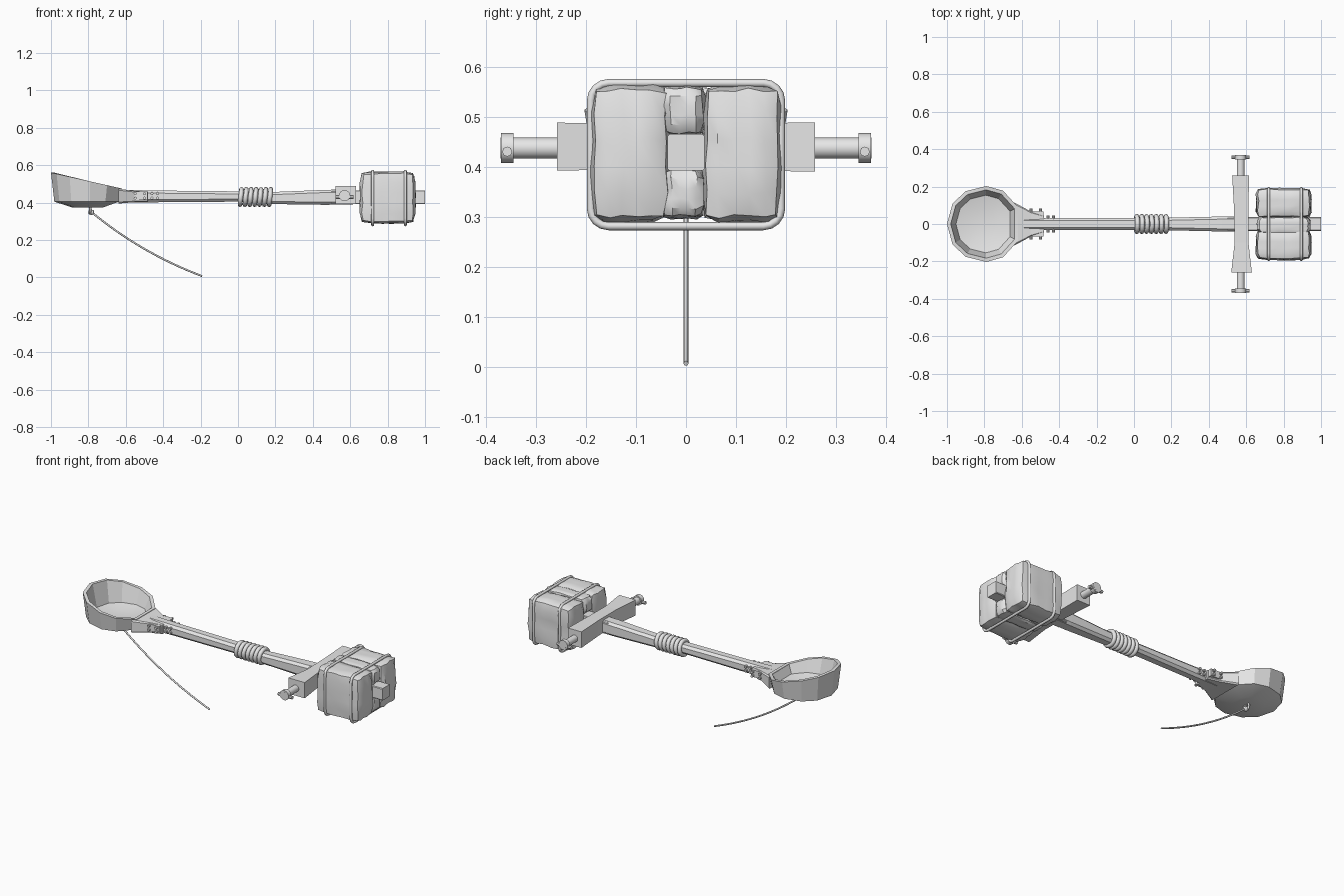
import bpy, bmesh, math, random
from mathutils import Vector, Matrix

cube = bpy.data.objects.get("Cube")
if cube:
    bpy.data.objects.remove(cube, do_unlink=True)
random.seed(4)

grey = bpy.data.materials.new("plain_grey")
grey.use_nodes = True
grey.diffuse_color = (0.8, 0.8, 0.8, 1)
grey.node_tree.nodes["Principled BSDF"].inputs["Base Color"].default_value = (0.8, 0.8, 0.8, 1)


def finish(name, bm, smooth=None):
    bmesh.ops.recalc_face_normals(bm, faces=bm.faces)
    me = bpy.data.meshes.new(name)
    bm.to_mesh(me)
    bm.free()
    ob = bpy.data.objects.new(name, me)
    bpy.context.collection.objects.link(ob)
    me.materials.append(grey)
    if smooth:
        bpy.ops.object.select_all(action='DESELECT')
        ob.select_set(True)
        bpy.context.view_layer.objects.active = ob
        bpy.ops.object.shade_smooth_by_angle(angle=math.radians(smooth))
    return ob


def loft(name, rings, closed=False, smooth=None):
    """Skin a list of equal-length point rings."""
    bm = bmesh.new()
    rows = [[bm.verts.new(p) for p in ring] for ring in rings]
    n = len(rows[0])
    pairs = list(zip(rows, rows[1:])) + ([(rows[-1], rows[0])] if closed else [])
    for a, b in pairs:
        for i in range(n):
            j = (i + 1) % n
            bm.faces.new((a[i], a[j], b[j], b[i]))
    if not closed:
        bm.faces.new(rows[0])
        bm.faces.new(rows[-1])
    return finish(name, bm, smooth)


def tube(name, path, r, normal, closed=False, sides=8):
    """Round tube along a planar path; normal is the plane's normal."""
    pts, nrm = [Vector(p) for p in path], Vector(normal)
    rings = []
    for i, p in enumerate(pts):
        if closed:
            t = pts[(i + 1) % len(pts)] - pts[i - 1]
        else:
            t = pts[min(i + 1, len(pts) - 1)] - pts[max(i - 1, 0)]
        side = nrm.cross(t).normalized()
        angles = [math.tau * k / sides for k in range(sides)]
        rings.append([p + r * (math.cos(a) * nrm + math.sin(a) * side) for a in angles])
    return loft(name, rings, closed, 50)


def section_x(x, hw, z0, z1, c):
    """Chamfered rectangle across the x axis."""
    return [(x, y, z) for y, z in (
        (hw, z0 + c), (hw, z1 - c), (hw - c, z1), (c - hw, z1),
        (-hw, z1 - c), (-hw, z0 + c), (c - hw, z0), (hw - c, z0))]


def section_y(y, x0, x1, z0, z1):
    return [(x0, y, z0), (x1, y, z0), (x1, y, z1), (x0, y, z1)]


def cylinder(name, centre, r, depth, axis, sides=12):
    bm = bmesh.new()
    rot = Vector((0, 0, 1)).rotation_difference(Vector(axis)).to_matrix().to_4x4()
    bmesh.ops.create_cone(bm, cap_ends=True, segments=sides, radius1=r, radius2=r,
                          depth=depth, matrix=Matrix.Translation(centre) @ rot)
    return finish(name, bm, 40)


def stone(name, centre, half, jitter, power=7):
    """Rounded, slightly uneven block."""
    bm = bmesh.new()
    bmesh.ops.create_cube(bm, size=2)
    bmesh.ops.subdivide_edges(bm, edges=bm.edges, cuts=4, use_grid_fill=True)
    for v in bm.verts:
        k = sum(abs(c) ** power for c in v.co) ** (-1 / power)
        v.co = Vector([centre[i] + half[i] * v.co[i] * k + random.uniform(-jitter, jitter)
                       for i in range(3)])
    return finish(name, bm, 35)


# Scoop bowl: outer skin, sloping rim, inner wall and floor
half = [(-0.97, 0.11), (-0.9, 0.175), (-0.79, 0.203), (-0.7, 0.178), (-0.62, 0.09)]
outline = [(-1.0, 0.0)] + half + [(x, -y) for x, y in reversed(half)]


def bowl_ring(scale, z=None):
    return [(-0.8 + (x + 0.8) * scale, y * scale,
             z if z else 0.475 - (x + 0.62) * 0.224) for x, y in outline]


loft("scoop_bowl", [bowl_ring(0.45, 0.375), bowl_ring(0.91, 0.405), bowl_ring(1),
                    bowl_ring(0.9), bowl_ring(0.76, 0.425), bowl_ring(0.4, 0.41)], smooth=20)

# Neck joining bowl and arm
loft("scoop_neck", [section_x(-0.64, 0.115, 0.395, 0.474, 0.008),
                    section_x(-0.55, 0.066, 0.402, 0.462, 0.006),
                    section_x(-0.48, 0.046, 0.404, 0.458, 0.006)])

# Long arm with faceted edges
arm = [(-0.625, 0.034, 0.40, 0.468), (-0.4, 0.032, 0.402, 0.464), (0.0, 0.033, 0.405, 0.46),
       (0.2, 0.034, 0.392, 0.457), (0.47, 0.04, 0.388, 0.468), (0.56, 0.04, 0.39, 0.47)]
loft("throwing_arm", [section_x(x, w, a, b, 0.014) for x, w, a, b in arm])
loft("arm_tail", [section_x(x, 0.037, 0.392, 0.465, 0.004) for x in (0.5, 1.0)])

# Brackets and rivets on both sides of the neck
for s, side in ((1, "left"), (-1, "right")):
    loft("neck_bracket_" + side, [section_y(s * y, -0.565, -0.485, 0.415, 0.458)
                                  for y in (0.04, 0.068)])
    for x, y in ((-0.55, 0.072), (-0.5, 0.072), (-0.46, 0.036), (-0.43, 0.036)):
        for z in (0.424, 0.448):
            cylinder("rivet_" + side, (x, s * y, z), 0.008, 0.02, (0, 1, 0), 8)


def circle_yz(x, r, z, tilt=0.0, n=20):
    return [(x + tilt * math.sin(math.tau * k / n), r * math.cos(math.tau * k / n),
             z + r * math.sin(math.tau * k / n)) for k in range(n)]


# Rope wrapped round the arm
for i in range(7):
    tube("rope_wrap", circle_yz(0.015 + i * 0.026, 0.041, 0.43, 0.004),
         0.0125, (1, 0, 0), True)

# Crossbeam, waisted towards the middle
loft("crossbeam", [section_y(-0.258, 0.52, 0.63, 0.392, 0.488),
                   section_y(-0.1, 0.538, 0.612, 0.395, 0.485),
                   section_y(0.08, 0.535, 0.612, 0.393, 0.487),
                   section_y(0.258, 0.525, 0.615, 0.39, 0.488)])

# Axle ends with collar and locking pin
for s, side in ((1, "left"), (-1, "right")):
    cylinder("axle_" + side, (0.57, s * 0.3, 0.437), 0.021, 0.14, (0, 1, 0), 14)
    cylinder("axle_collar_" + side, (0.57, s * 0.357, 0.437), 0.03, 0.025, (0, 1, 0), 14)
    cylinder("axle_pin_" + side, (0.57, s * 0.357, 0.43), 0.01, 0.095, (1, 0, 0), 8)

# Counterweight: large side stones with small ones wedged above and below the tail
for s, side in ((1, "left"), (-1, "right")):
    stone("side_stone_" + side, (0.8, s * 0.112, 0.427), (0.147, 0.078, 0.137), 0.004, 9)
stone("upper_stone", (0.8, -0.005, 0.513), (0.142, 0.042, 0.05), 0.003)
stone("lower_stone", (0.8, -0.005, 0.347), (0.142, 0.042, 0.05), 0.003)

# Two lashings round the stones
corner = 0.035
for x in (0.72, 0.895):
    loop = []
    for k in range(4):
        cy = (1 if k in (0, 3) else -1) * (0.19 - corner)
        cz = 0.424 + (1 if k < 2 else -1) * (0.143 - corner)
        for j in range(5):
            a = (k + j / 4) * math.pi / 2
            loop.append((x, cy + corner * math.cos(a), cz + corner * math.sin(a)))
    tube("lashing", loop, 0.008, (1, 0, 0), True)

# Eyelet under the bowl and the trailing pull rope
tube("eyelet", circle_yz(-0.79, 0.02, 0.362), 0.006, (1, 0, 0), True)
stone("rope_knot", (-0.785, 0, 0.348), (0.016, 0.014, 0.014), 0.001, 2)
start, bend, end = Vector((-0.79, 0, 0.355)), Vector((-0.52, 0, 0.13)), Vector((-0.192, 0, 0.007))
path = [start * (1 - t) ** 2 + bend * 2 * t * (1 - t) + end * t * t
        for t in [k / 16 for k in range(17)]]
tube("pull_rope", path, 0.005, (0, 1, 0))
